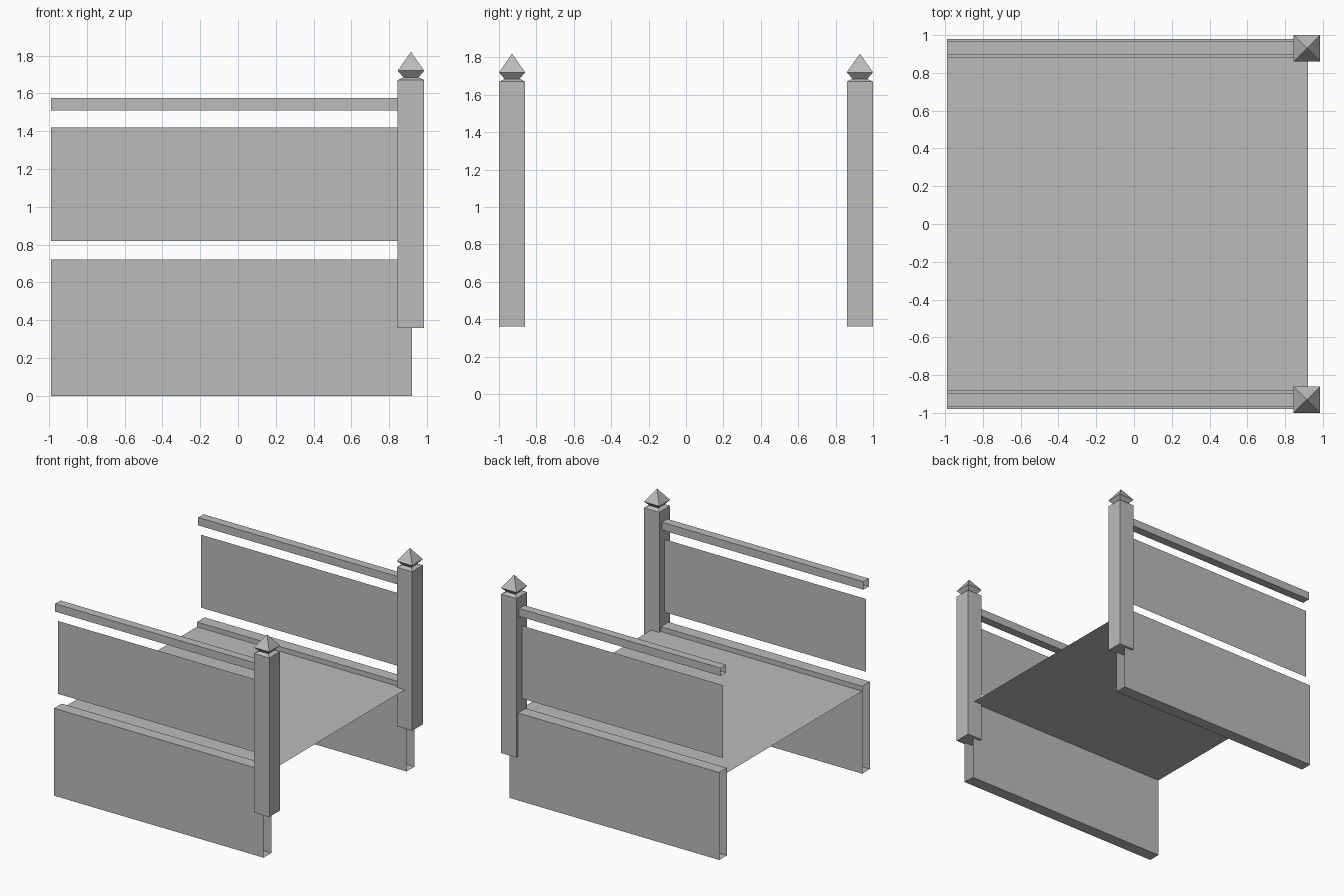
import bpy
import bmesh

cube = bpy.data.objects.get("Cube")
if cube:
    bpy.data.objects.remove(cube, do_unlink=True)

# Single plain grey
GREY = (0.5, 0.5, 0.5, 1.0)
grey = bpy.data.materials.new("plain grey")
grey.use_nodes = True
grey.diffuse_color = GREY
grey.node_tree.nodes["Principled BSDF"].inputs["Base Color"].default_value = GREY

X_OPEN, X_POST = -0.99, 0.92   # span of the walls, floor and rails
SIDE_Y = 0.93                  # centre line of each side


def finish(name, bm, closed=False):
    """Turn a bmesh into a named, flat shaded object."""
    if closed:
        bmesh.ops.recalc_face_normals(bm, faces=bm.faces[:])
    mesh = bpy.data.meshes.new(name)
    bm.to_mesh(mesh)
    bm.free()
    mesh.materials.append(grey)
    obj = bpy.data.objects.new(name, mesh)
    bpy.context.collection.objects.link(obj)
    return obj


def beam(name, y, half, z0, z1):
    """Rectangular beam along x, open at both ends."""
    bm = bmesh.new()
    section = [(y - half, z0), (y - half, z1), (y + half, z1), (y + half, z0)]
    rings = [[bm.verts.new((x, py, pz)) for py, pz in section]
             for x in (X_OPEN, X_POST)]
    for i in range(4):
        j = (i + 1) % 4
        bm.faces.new((rings[0][i], rings[0][j], rings[1][j], rings[1][i]))
    return finish(name, bm, closed=True)


def sheet(name, corners):
    """Single four-sided face."""
    bm = bmesh.new()
    bm.faces.new([bm.verts.new(c) for c in corners])
    return finish(name, bm)


def post(name, x, y):
    """Square post with a necked, pointed cap, built from stacked rings."""
    bm = bmesh.new()
    profile = [(0.07, 0.36), (0.07, 1.67), (0.04, 1.685), (0.07, 1.72)]
    rings = []
    for r, z in profile:
        rings.append([bm.verts.new((x + sx * r, y + sy * r, z))
                      for sx, sy in ((-1, -1), (1, -1), (1, 1), (-1, 1))])
    bm.faces.new(rings[0][::-1])
    for low, high in zip(rings, rings[1:]):
        for i in range(4):
            j = (i + 1) % 4
            bm.faces.new((low[i], low[j], high[j], high[i]))
    tip = bm.verts.new((x, y, 1.82))
    for i in range(4):
        bm.faces.new((rings[-1][i], rings[-1][(i + 1) % 4], tip))
    return finish(name, bm, closed=True)


# Both sides: low wall, thin panel, hand rail and end post
for label, side in (("front", -1), ("back", 1)):
    y = side * SIDE_Y
    beam(label + "_wall", y, 0.05, 0.0, 0.72)
    beam(label + "_rail", y, 0.035, 1.51, 1.575)
    start, end = (X_OPEN, X_POST) if side < 0 else (X_POST, X_OPEN)
    sheet(label + "_panel", [(start, y, 0.82), (end, y, 0.82),
                             (end, y, 1.42), (start, y, 1.42)])
    post(label + "_post", 0.915, y)

# Deck between the walls
w, h = 0.88, 0.68
sheet("deck", [(X_OPEN, -w, h), (X_POST, -w, h), (X_POST, w, h), (X_OPEN, w, h)])
